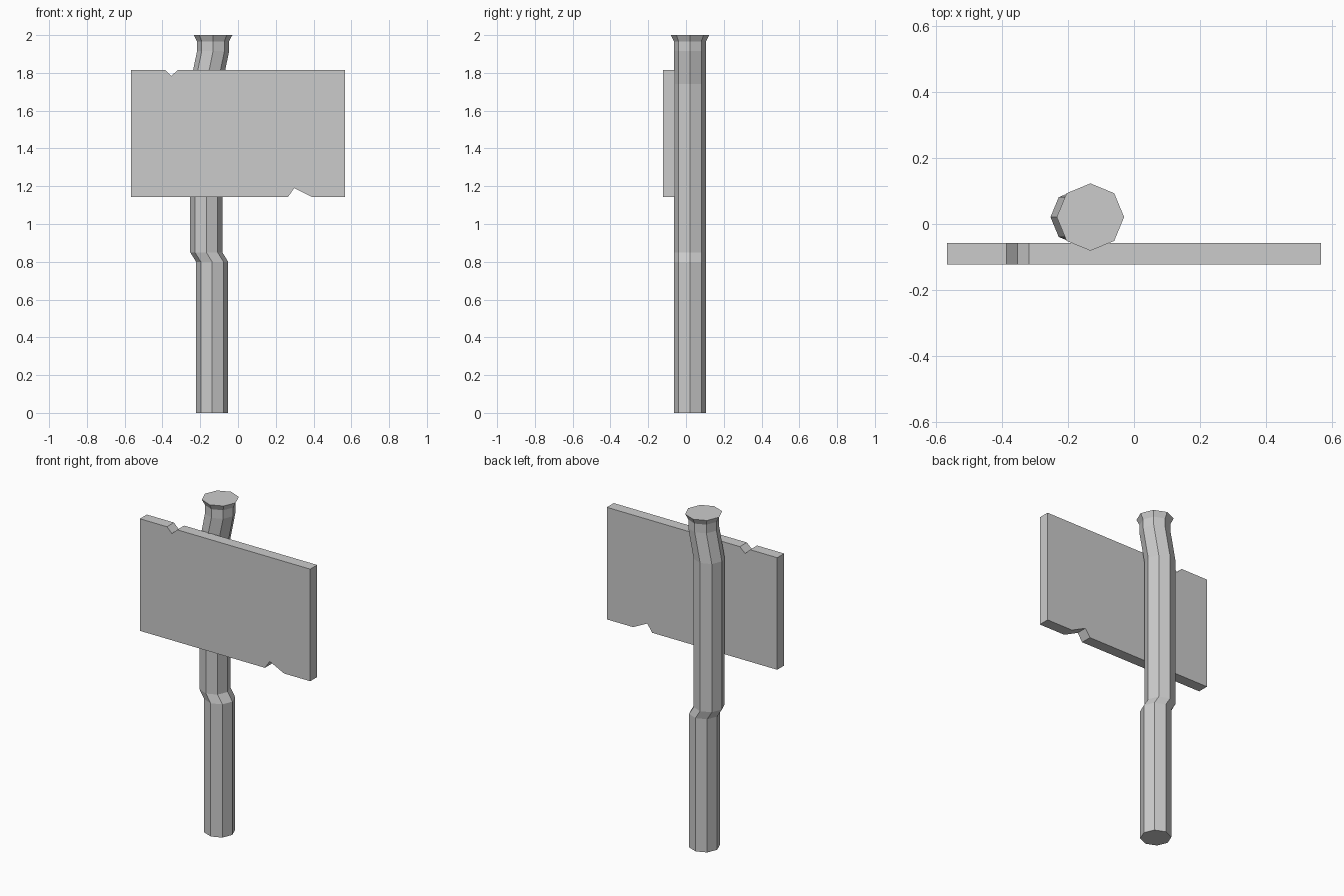
import bpy, bmesh, math

if "Cube" in bpy.data.objects:
    bpy.data.objects.remove(bpy.data.objects["Cube"])


def add_object(name, bm):
    bmesh.ops.recalc_face_normals(bm, faces=bm.faces)
    mesh = bpy.data.meshes.new(name)
    bm.to_mesh(mesh)
    bm.free()
    obj = bpy.data.objects.new(name, mesh)
    bpy.context.collection.objects.link(obj)
    return obj


# Crooked eight-sided post: rings of (z, centre x, radius)
rings = [(0, -0.137, 0.085), (0.8, -0.137, 0.085), (0.85, -0.168, 0.085),
         (1.74, -0.168, 0.085), (1.915, -0.132, 0.085),
         (1.967, -0.132, 0.085), (2.0, -0.132, 0.102)]
SIDES, POST_Y = 8, 0.021
bm = bmesh.new()
loops = []
for z, cx, r in rings:
    angles = [math.tau * i / SIDES for i in range(SIDES)]
    loops.append([bm.verts.new((cx + r * math.cos(a), POST_Y + r * math.sin(a), z))
                  for a in angles])
for low, high in zip(loops, loops[1:]):
    for i in range(SIDES):
        j = (i + 1) % SIDES
        bm.faces.new((low[i], low[j], high[j], high[i]))
bm.faces.new(loops[0])
bm.faces.new(loops[-1])
add_object("post", bm)

# Sign board: outline with a chip in the top and bottom edges, extruded in depth
outline = [(-0.566, 1.143), (0.265, 1.143), (0.297, 1.19), (0.392, 1.143),
           (0.566, 1.143), (0.566, 1.816), (-0.318, 1.816), (-0.353, 1.784),
           (-0.386, 1.816), (-0.566, 1.816)]
bm = bmesh.new()
front = bm.faces.new([bm.verts.new((x, -0.123, z)) for x, z in outline])
back = bmesh.ops.extrude_face_region(bm, geom=[front], use_keep_orig=True)
bmesh.ops.translate(bm, vec=(0, 0.066, 0),
                    verts=[g for g in back["geom"] if isinstance(g, bmesh.types.BMVert)])
add_object("sign_board", bm)
